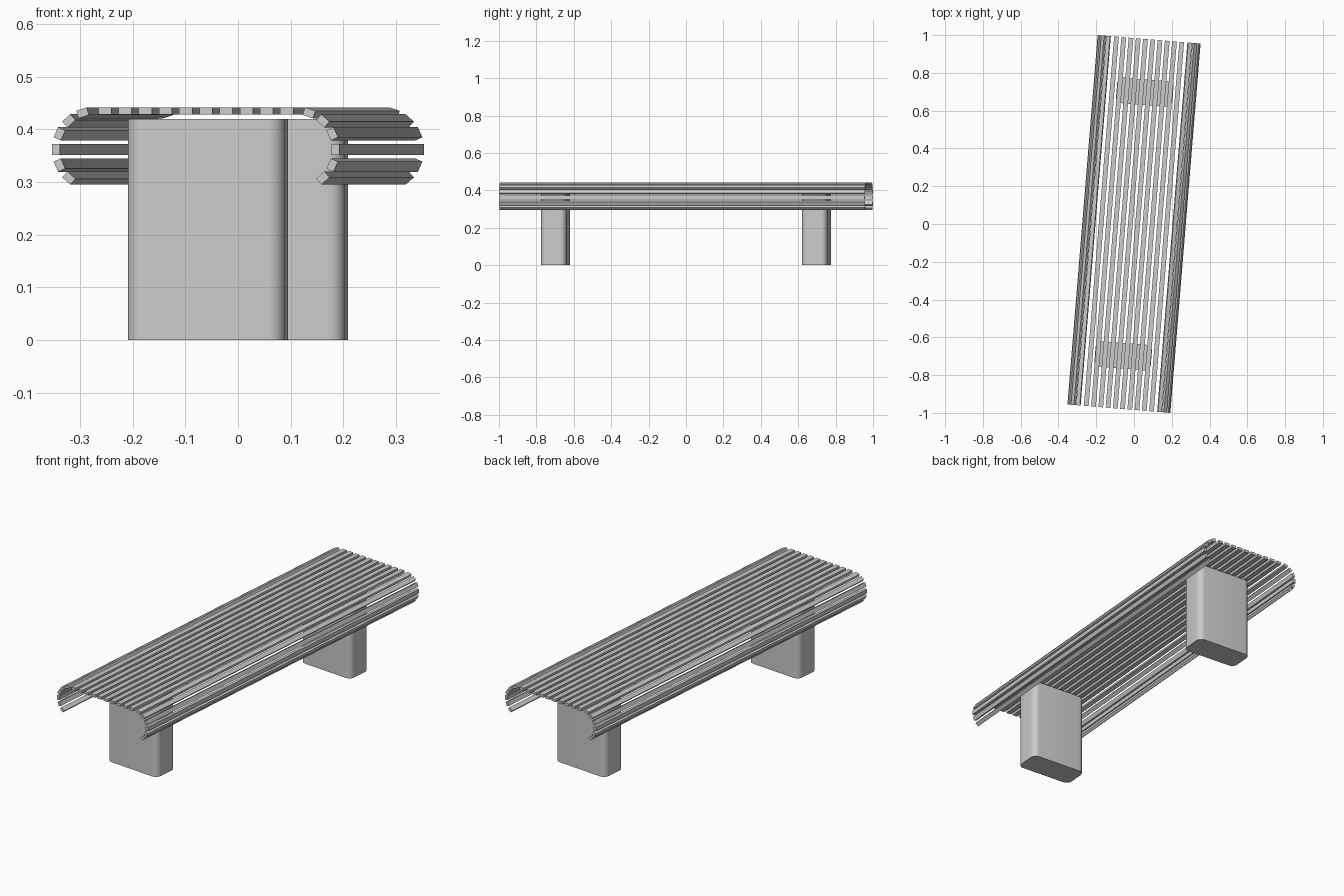
import bpy
import bmesh
from math import radians, sin, cos
from mathutils import Matrix, Vector

cube = bpy.data.objects.get("Cube")
if cube:
    bpy.data.objects.remove(cube, do_unlink=True)

grey = bpy.data.materials.new("light grey")
grey.use_nodes = True
colour = (0.6, 0.6, 0.6, 1)
grey.diffuse_color = colour
grey.node_tree.nodes["Principled BSDF"].inputs["Base Color"].default_value = colour

# The whole bench is turned slightly about the vertical
TURN = Matrix.Rotation(radians(-4.68), 4, "Z")
LENGTH = 1.962


def box(name, size, matrix, round_upright=0):
    """Box of a given size, optionally with rounded upright edges."""
    mesh = bpy.data.meshes.new(name)
    bm = bmesh.new()
    bmesh.ops.create_cube(bm, size=1, matrix=Matrix.Diagonal((*size, 1)))
    if round_upright:
        upright = [e for e in bm.edges
                   if abs(e.verts[0].co.z - e.verts[1].co.z) > size[2] / 2]
        bmesh.ops.bevel(bm, geom=upright, offset=round_upright, segments=8,
                        profile=0.5, affect="EDGES")
    bm.to_mesh(mesh)
    bm.free()
    mesh.materials.append(grey)
    obj = bpy.data.objects.new(name, mesh)
    bpy.context.collection.objects.link(obj)
    obj.matrix_world = TURN @ matrix
    return obj


# Flat seat slats
for i in range(10):
    x = (i - 4.5) * 0.0385
    box("seat_slat", (0.025, LENGTH, 0.014), Matrix.Translation((x, 0, 0.435)))

# Slats wrapped around both long edges
CURVE_X, CURVE_Z, RADIUS = 0.193, 0.362, 0.073
for side, name in ((1, "left_edge_slat"), (-1, "right_edge_slat")):
    for step in range(-2, 4):
        a = radians(24 * step)
        place = Matrix.Translation((side * (CURVE_X + RADIUS * cos(a)), 0,
                                    CURVE_Z + RADIUS * sin(a)))
        tilt = Matrix.Rotation(-side * a, 4, "Y")
        box(name, (0.015, LENGTH, 0.021), place @ tilt)

# Two solid legs with rounded corners
for y, name in ((-0.7, "front_leg"), (0.7, "back_leg")):
    leg = box(name, (0.299, 0.136, 0.42), Matrix.Translation((0, y, 0.21)), 0.03)
    bpy.ops.object.select_all(action="DESELECT")
    leg.select_set(True)
    bpy.context.view_layer.objects.active = leg
    bpy.ops.object.shade_smooth_by_angle(angle=radians(30))
